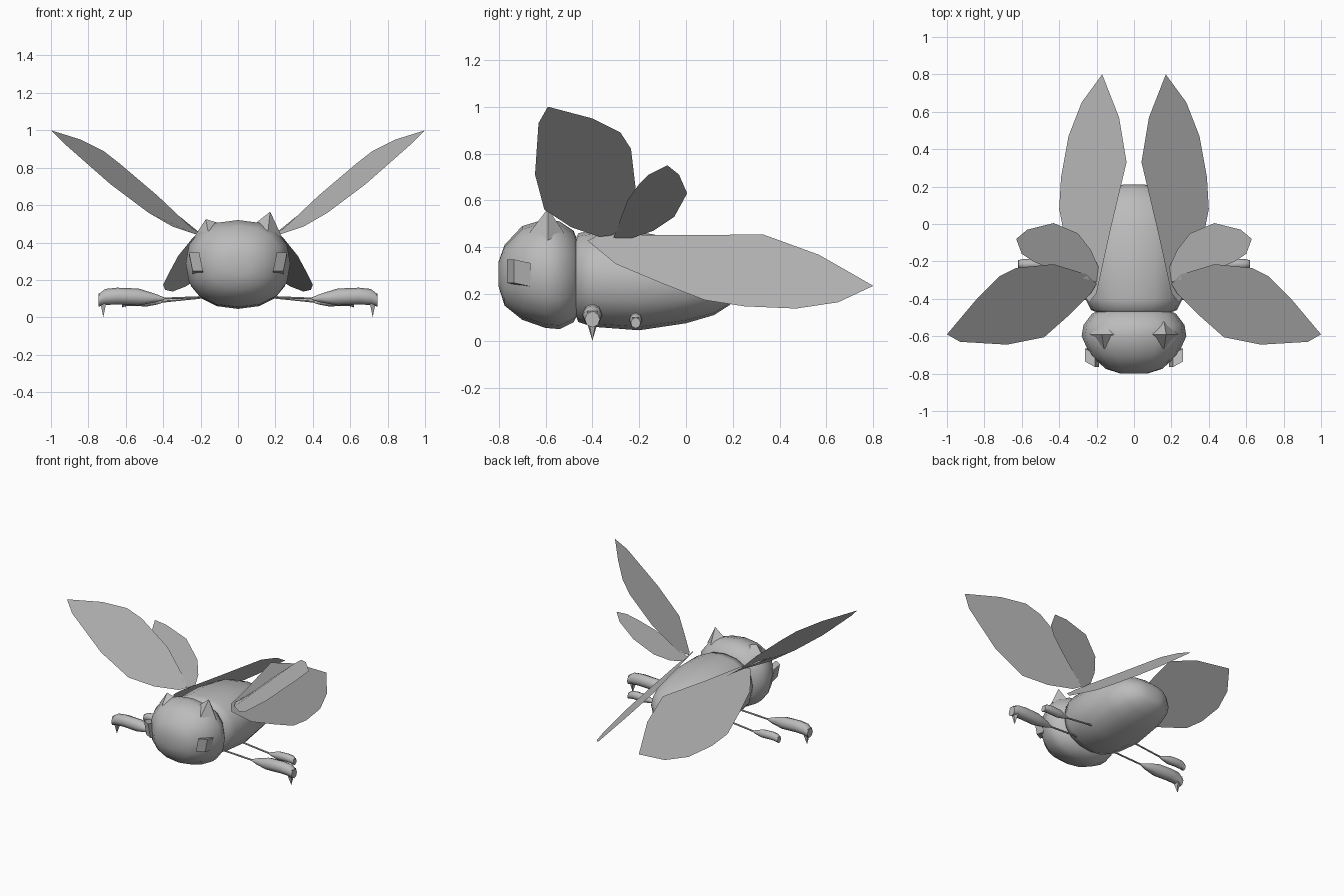
import bpy, bmesh, math
from mathutils import Vector

if "Cube" in bpy.data.objects:
    bpy.data.objects.remove(bpy.data.objects["Cube"])

grey = bpy.data.materials.new("plain grey")
grey.use_nodes = True
grey.diffuse_color = (0.5, 0.5, 0.5, 1)
grey.node_tree.nodes["Principled BSDF"].inputs["Base Color"].default_value = (0.5, 0.5, 0.5, 1)


def finish(name, bm, smooth=None):
    """Turn a bmesh into a named object with optional smooth shading."""
    bmesh.ops.recalc_face_normals(bm, faces=bm.faces)
    mesh = bpy.data.meshes.new(name)
    bm.to_mesh(mesh)
    bm.free()
    mesh.materials.append(grey)
    obj = bpy.data.objects.new(name, mesh)
    bpy.context.collection.objects.link(obj)
    if smooth:
        bpy.ops.object.select_all(action='DESELECT')
        obj.select_set(True)
        bpy.context.view_layer.objects.active = obj
        bpy.ops.object.shade_smooth_by_angle(angle=math.radians(smooth))
    return obj


def skin(bm, rings):
    """Bridge equal rings of points and cap both ends."""
    loops = [[bm.verts.new(p) for p in ring] for ring in rings]
    n = len(loops[0])
    for a, b in zip(loops, loops[1:]):
        for i in range(n):
            j = (i + 1) % n
            bm.faces.new((a[i], a[j], b[j], b[i]))
    bm.faces.new(loops[0])
    bm.faces.new(loops[-1])


def oval(n, power):
    for i in range(n):
        a = 2 * math.pi * i / n
        c, s = math.cos(a), math.sin(a)
        yield (math.copysign(abs(c) ** (2 / power), c),
               math.copysign(abs(s) ** (2 / power), s))


def loft(name, sections, n, power):
    """Loft along y from (y, half width, bottom, top) sections."""
    bm = bmesh.new()
    skin(bm, [[(w * c, y, (lo + hi) / 2 + s * (hi - lo) / 2) for c, s in oval(n, power)]
              for y, w, lo, hi in sections])
    return finish(name, bm, 60)


# Head and body
loft("head", [(-0.8, 0.07, 0.23, 0.34), (-0.775, 0.15, 0.15, 0.41), (-0.7, 0.235, 0.09, 0.49),
              (-0.6, 0.28, 0.055, 0.52), (-0.54, 0.27, 0.05, 0.51),
              (-0.48, 0.225, 0.08, 0.47), (-0.46, 0.18, 0.12, 0.42)], 16, 2.3)
loft("body", [(-0.48, 0.18, 0.13, 0.42), (-0.46, 0.23, 0.08, 0.46), (-0.4, 0.26, 0.06, 0.47),
              (-0.2, 0.27, 0.045, 0.465), (0, 0.25, 0.075, 0.43), (0.12, 0.205, 0.11, 0.38),
              (0.19, 0.13, 0.155, 0.32), (0.21, 0.06, 0.19, 0.27)], 16, 2.2)

# Pointed tuft on the left of the crown, lower bump on the right
for name, side, peak in (("left_crown_tuft", 1, 0.565), ("right_crown_tuft", -1, 0.525)):
    bm = bmesh.new()
    base = [(0.09, -0.59, 0.5), (0.16, -0.67, 0.46), (0.235, -0.59, 0.43), (0.16, -0.52, 0.46)]
    verts = [bm.verts.new((side * x, y, z)) for x, y, z in base]
    tip = bm.verts.new((side * 0.172, -0.59, peak))
    for i in range(4):
        bm.faces.new((verts[i], verts[(i + 1) % 4], tip))
    bm.faces.new(verts)
    finish(name, bm, 60)


def shell_height(x, y):
    """Sloping plane of the long rear wing."""
    return 0.45 - 0.925 * (x - 0.04) - 0.211 * (y - 0.35)


# Wing outlines
rear = [(0.17, 0.8), (0.28, 0.65), (0.35, 0.47), (0.39, 0.25), (0.4, 0.08), (0.365, -0.1),
        (0.32, -0.3), (0.24, -0.42), (0.2, -0.37), (0.13, -0.05), (0.04, 0.33), (0.08, 0.57)]
wings = {
    "long_wing": [(x, y, shell_height(x, y)) for x, y in rear],
    "large_wing": [(1, -0.59, 1), (0.84, -0.4, 0.95), (0.72, -0.28, 0.89), (0.63, -0.235, 0.82),
                   (0.43, -0.215, 0.65), (0.25, -0.27, 0.48), (0.2, -0.32, 0.45),
                   (0.23, -0.37, 0.445), (0.35, -0.49, 0.485), (0.48, -0.605, 0.56),
                   (0.68, -0.645, 0.71), (0.93, -0.63, 0.93)],
    "small_wing": [(0.63, -0.08, 0.75), (0.57, -0.03, 0.71), (0.43, 0.005, 0.63),
                   (0.3, -0.05, 0.53), (0.23, -0.14, 0.47), (0.19, -0.23, 0.44),
                   (0.2, -0.31, 0.44), (0.42, -0.25, 0.6), (0.54, -0.2, 0.67),
                   (0.6, -0.16, 0.71)],
}


def tube(bm, path, n):
    """Skin oval sections (x, y, z, y radius, z radius) along x."""
    skin(bm, [[(x, y + ry * c, z + rz * s) for c, s in oval(n, 2)]
              for x, y, z, ry, rz in path])


def foot_path(x0, x1, y, z, size):
    """Plump foot with a hooked claw at the outer end."""
    span = x1 - x0
    stations = [(0, 0, 0.1), (0.14, 0.06, 0.5), (0.4, 0.2, 1), (0.72, 0.3, 1), (0.9, 0.2, 0.95),
                (1, -0.2, 0.75)]
    return [(x0 + t * span, y, z + size * dz, size * r * 0.95, size * r)
            for t, dz, r in stations]


for side, label in ((1, "left"), (-1, "right")):
    flip = Vector((side, 1, 1))

    for name, outline in wings.items():
        bm = bmesh.new()
        bm.faces.new([bm.verts.new(Vector(p) * flip) for p in outline])
        finish(label + "_" + name, bm)

    # Eye: a slightly twisted block set into the cheek
    bm = bmesh.new()
    bmesh.ops.create_cube(bm, size=1)
    for v in bm.verts:
        x, y, z = v.co
        v.co = Vector((0.225 + 0.055 * x + 0.02 * z, -0.715 + 0.07 * y + 0.03 * x,
                       0.29 + 0.1 * z - 0.015 * y)) * flip
    finish(label + "_eye", bm, 30)

    # Legs: thin shank, plump foot and claw
    for name, x0, x1, y, z, size in (("front", 0.39, 0.745, -0.4, 0.1, 0.045),
                                     ("back", 0.4, 0.62, -0.215, 0.082, 0.03)):
        bm = bmesh.new()
        tube(bm, [(0.15, y, 0.11, 0.006, 0.006), (x0 + 0.02, y, z, 0.006, 0.006)], 6)
        tube(bm, foot_path(x0, x1, y, z, size), 8)
        claw = [(x1, -0.5, 0.6), (x1 - size * 0.9, -0.5, -0.5), (x1 - size * 0.9, 0.5, -0.5),
                (x1, 0.5, 0.6)]
        verts = [bm.verts.new((x, y + size * a, z + size * b)) for x, a, b in claw]
        tip = bm.verts.new((x1 - size * 0.55, y, z - size * 2.22 if name == "front" else z - size))
        for i in range(4):
            bm.faces.new((verts[i], verts[(i + 1) % 4], tip))
        bm.faces.new(verts)
        for v in bm.verts:
            v.co = v.co * flip
        finish(label + "_" + name + "_leg", bm, 50)
